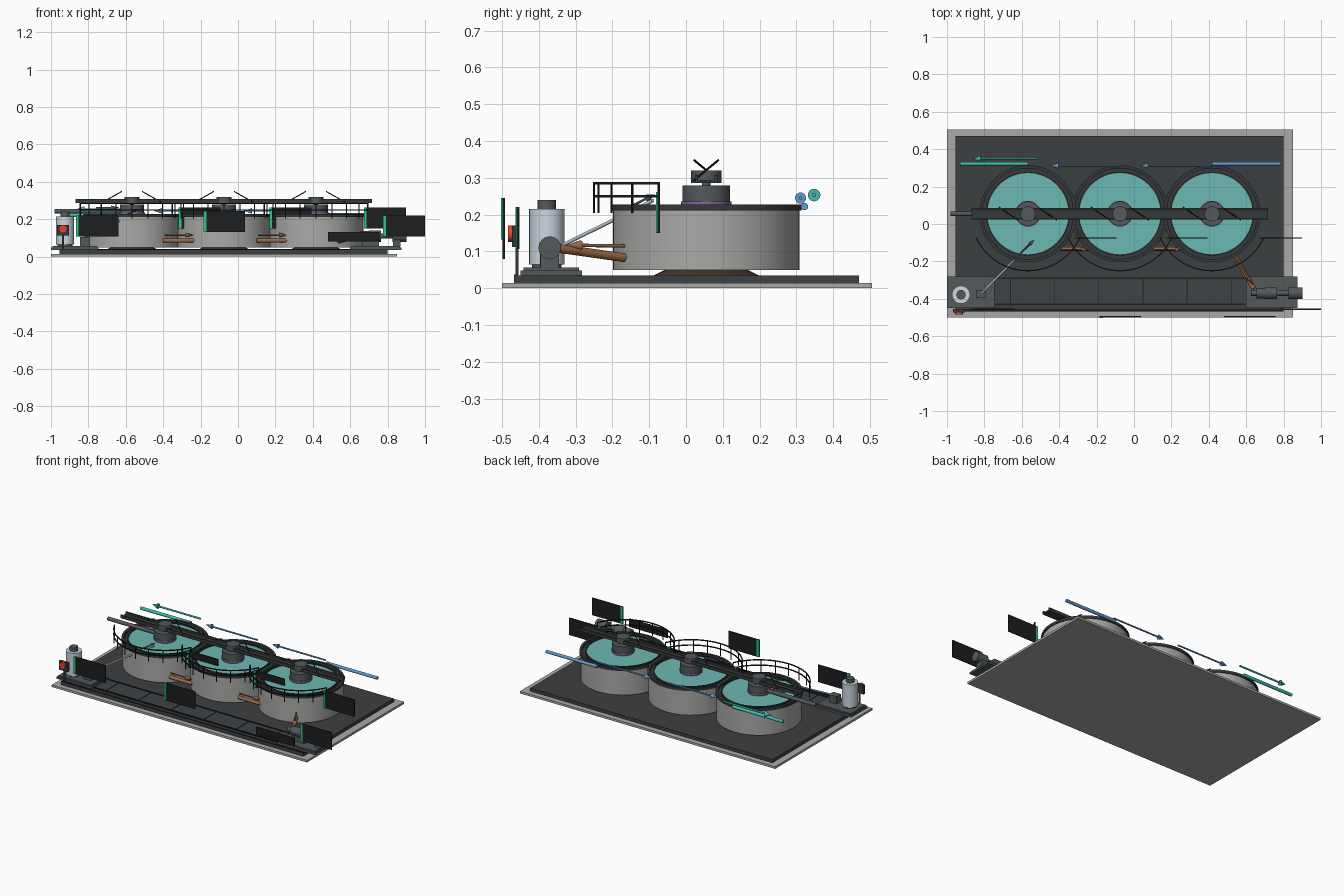
import bpy, bmesh, math
from mathutils import Vector

if "Cube" in bpy.data.objects:
    bpy.data.objects.remove(bpy.data.objects["Cube"])

MATS = {}
COL = dict(dark=(.035, .04, .042, 1), slab=(.2, .21, .21, 1), black=(.012, .013, .014, 1),
           concrete=(.4, .4, .39, 1), water=(.15, .48, .45, 1), blue=(.12, .33, .62, 1),
           teal=(.05, .5, .42, 1), brown=(.33, .14, .06, 1), sludge=(.07, .045, .03, 1),
           steel=(.09, .1, .105, 1), white=(.6, .68, .74, 1), green=(.02, .6, .25, 1),
           red=(.8, .06, .03, 1), purple=(.25, .12, .33, 1), deck=(.05, .055, .06, 1))
COL['slab'] = (.045, .05, .053, 1)


def finish(name, bm, col, smooth=False):
    me = bpy.data.meshes.new(name)
    bmesh.ops.recalc_face_normals(bm, faces=bm.faces)
    bm.to_mesh(me)
    bm.free()
    ob = bpy.data.objects.new(name, me)
    bpy.context.collection.objects.link(ob)
    if col not in MATS:
        MATS[col] = bpy.data.materials.new(col)
        MATS[col].diffuse_color = COL[col]
    me.materials.append(MATS[col])
    if smooth:
        bpy.ops.object.select_all(action='DESELECT')
        ob.select_set(True)
        bpy.context.view_layer.objects.active = ob
        bpy.ops.object.shade_smooth_by_angle(angle=math.radians(35))
    return ob


def box(name, x, y, z, col):
    bm = bmesh.new()
    bmesh.ops.create_cube(bm, size=1)
    for v in bm.verts:
        v.co = [(a[0] + a[1]) / 2 + c * (a[1] - a[0]) for a, c in zip((x, y, z), v.co)]
    return finish(name, bm, col)


def rod(name, a, b, r, col, r2=None, seg=20):
    a, b = Vector(a), Vector(b)
    d = b - a
    bm = bmesh.new()
    bmesh.ops.create_cone(bm, cap_ends=True, segments=seg, radius1=r,
                          radius2=r if r2 is None else r2, depth=d.length)
    q = d.to_track_quat('Z', 'Y')
    for v in bm.verts:
        v.co = q @ v.co + (a + b) / 2
    return finish(name, bm, col, True)


def lathe(name, profile, cx, cy, col, seg=64, a0=0, a1=360):
    # closed profile of (radius, z), swept around a vertical axis
    bm = bmesh.new()
    full = a1 - a0 == 360
    n = seg if full else seg + 1
    rings = []
    for i in range(n):
        t = math.radians(a0 + (a1 - a0) * i / seg)
        rings.append([bm.verts.new((cx + r * math.cos(t), cy + r * math.sin(t), z)) for r, z in profile])
    m = len(profile)
    for i in range(seg):
        p, q = rings[i], rings[(i + 1) % n]
        for j in range(m):
            bm.faces.new((p[j], q[j], q[(j + 1) % m], p[(j + 1) % m]))
    if not full:
        bm.faces.new(rings[0])
        bm.faces.new(rings[-1])
    return finish(name, bm, col, True)


def ring(name, r0, r1, z0, z1, cx, cy, col, **k):
    return lathe(name, [(r0, z0), (r1, z0), (r1, z1), (r0, z1)], cx, cy, col, **k)


def arrow(name, a, b, r, col, head=.045):
    a, b = Vector(a), Vector(b)
    mid = b - (b - a).normalized() * head
    rod(name + "_shaft", a, mid, r * .33, col, seg=12)
    rod(name + "_head", mid, b, r, col, 0)


def panel(name, x0, x1, y, z0, z1, strip=True):
    box(name, (x0, x1), (y - .003, y + .004), (z0, z1), 'black')
    if strip:
        box(name + "_strip", (x0 - .002, x0 + .013), (y - .006, y + .005), (z0, z1), 'green')


CY = .055
TX = (-.567, -.075, .417)

# base slabs and front walkway
box("base_slab", (-1, .85), (-.5, .505), (0, .014), 'concrete')
box("floor_slab", (-.955, .80), (-.467, .47), (.014, .035), 'slab')
box("front_walkway", (-.75, .6), (-.43, -.29), (.034, .038), 'deck')
for y in (-.29, -.43):
    box("walkway_edge", (-.75, .6), (y - .004, y + .004), (.034, .042), 'black')
for i in range(6):
    x = -.66 + i * .236
    box("walkway_joint", (x - .002, x + .002), (-.43, -.29), (.036, .04), 'black')
box("floor_kerb", (-.955, .8), (-.467, -.455), (.034, .038), 'black')

# three identical tanks
for cx in TX:
    rod("tank_hopper", (cx, CY, .034), (cx, CY, .056), .145, 'sludge', .10, 48)
    rod("tank_floor", (cx, CY, .05), (cx, CY, .06), .25, 'concrete', seg=64)
    ring("tank_wall", .243, .253, .05, .215, cx, CY, 'concrete')
    ring("tank_rim", .243, .259, .211, .228, cx, CY, 'dark')
    ring("overflow_channel", .217, .245, .195, .213, cx, CY, 'dark')
    ring("weir_ring", .217, .224, .213, .225, cx, CY, 'dark')
    rod("water_surface", (cx, CY, .19), (cx, CY, .219), .218, 'water', seg=64)
    rod("feed_well", (cx, CY, .2), (cx, CY, .279), .065, 'steel', seg=32)
    ring("feed_well_band", .06, .069, .228, .236, cx, CY, 'purple', seg=32)
    rod("drive_shaft", (cx, CY, .27), (cx, CY, .3), .012, 'steel')
    rod("drive_head", (cx, CY, .286), (cx, CY, .32), .041, 'steel', seg=12)
    # crossed stay rods over the drive
    for s in (-1, 1):
        rod("stay_rod", (cx + s * .155, CY - s * .035, .292),
            (cx + s * .055, CY + s * .033, .348), .003, 'black', seg=8)
    # curved guard rail
    for z in (.25, .285):
        ring("guard_rail", .302, .308, z - .003, z + .003, cx, CY, 'black', seg=36, a0=205, a1=335)
    for i in range(9):
        t = math.radians(205 + 130 * i / 8)
        px, py = cx + .305 * math.cos(t), CY + .305 * math.sin(t)
        rod("rail_post", (px, py, .205), (px, py, .287), .003, 'black', seg=8)

# bridge and inlet pipe
box("bridge_deck", (-.87, .717), (CY - .027, CY + .027), (.286, .294), 'dark')
for s in (-1, 1):
    y = CY + s * .027
    box("bridge_girder", (-.87, .717), (y - .004, y + .004), (.286, .307), 'dark')
rod("inlet_pipe", (-.98, CY, .242), (-.625, CY, .242), .012, 'steel')
arrow("inlet_arrow", (-.76, CY, .262), (-.635, CY, .262), .012, 'purple')

# overflow pipes and flow arrows at the back
rod("clear_outlet_pipe", (-.93, .322, .222), (-.567, .322, .222), .01, 'teal')
rod("wash_inlet_pipe", (.417, .322, .222), (.787, .322, .222), .01, 'blue')
for a, b in ((-.075, -.45), (.417, .03)):
    arrow("wash_arrow", (a, .311, .245), (b, .311, .245), .015, 'blue')
arrow("outlet_arrow", (-.515, .348, .253), (-.865, .348, .253), .017, 'teal')

# underflow pipes at the front
for x in (-.4, .1):
    rod("underflow_pipe", (x, -.133, .086), (x + .165, -.133, .086), .011, 'brown')
    arrow("underflow_arrow", (x + .01, -.137, .115), (x + .165, -.137, .115), .013, 'brown')
rod("pump_feed_pipe", (.54, -.168, .083), (.64, -.345, .108), .012, 'brown')
arrow("pump_feed_arrow", (.54, -.168, .115), (.635, -.325, .117), .014, 'brown')

# equipment skids
for x0, x1 in ((-1, -.745), (.6, .875)):
    box("skid", (x0, x1), (-.45, -.282), (.035, .048), 'steel')
    box("skid_top", (x0 + .008, x1 - .008), (-.442, -.29), (.048, .056), 'steel')

# pump and motor
PY = -.37
for x0, x1, r in ((.625, .9, .014), (.655, .7, .027), (.7, .765, .031), (.825, .9, .031)):
    rod("pump_body", (x0, PY, .11), (x1, PY, .11), r, 'steel', seg=16)
for x0, x1 in ((.665, .755), (.83, .87)):
    box("pump_foot", (x0, x1), (PY - .025, PY + .025), (.054, .09), 'steel')

# dosing tank, pump and delivery line
rod("dosing_tank", (-.925, -.378, .065), (-.925, -.378, .215), .048, 'white', seg=32)
rod("dosing_tank_foot", (-.925, -.378, .054), (-.925, -.378, .066), .04, 'steel', seg=32)
rod("dosing_tank_cap", (-.925, -.378, .215), (-.925, -.378, .24), .025, 'steel', seg=24)
box("dosing_pump", (-.845, -.79), (-.396, -.352), (.054, .105), 'steel')
rod("dosing_line", (-.815, -.37, .1), (-.54, -.09, .238), .005, 'white', seg=12)
arrow("dosing_arrow", (-.62, -.17, .212), (-.535, -.085, .255), .01, 'steel', .03)

# emergency stop box
box("stop_box", (-.968, -.904), (-.472, -.455), (.112, .17), 'dark')
box("stop_box_post", (-.942, -.93), (-.463, -.455), (.014, .112), 'dark')
rod("stop_button", (-.936, -.484, .148), (-.936, -.472, .148), .022, 'red')

# display panels
for x in (-.315, .17, .675):
    panel("tank_panel", x, x + .222, -.075, .15, .262)
panel("dosing_panel", -.865, -.64, -.457, .107, .22)
panel("pump_panel", .778, 1.0, -.457, .107, .22)
panel("centre_panel", -.182, .038, -.496, .132, .245)
panel("title_panel", .48, .757, -.496, .08, .133, False)

for m in bpy.data.materials:
    if m.users and not m.is_grease_pencil:
        m.use_nodes = True
        m.node_tree.nodes["Principled BSDF"].inputs["Base Color"].default_value = m.diffuse_color
